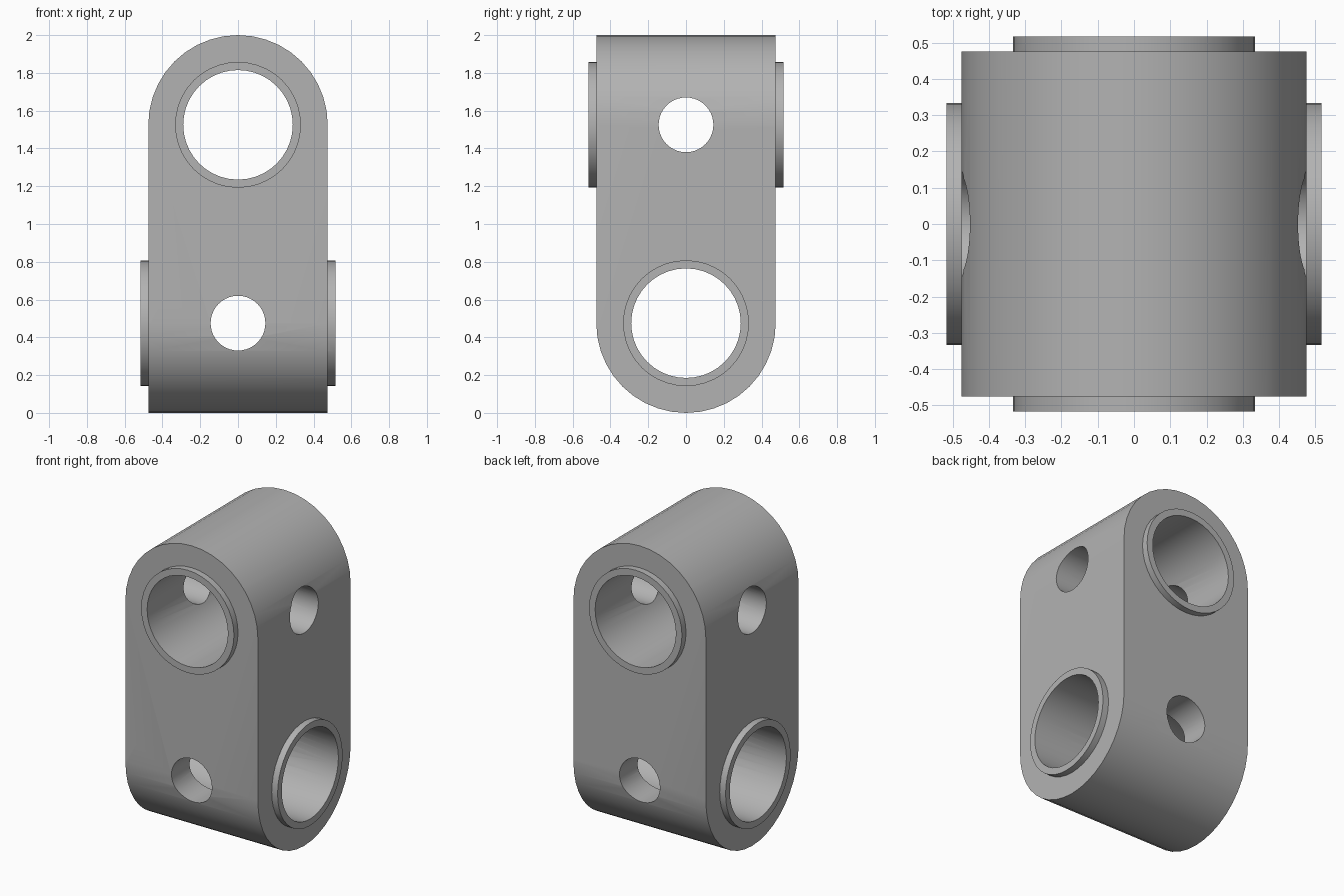
import bpy
import bmesh
from math import pi, sin, cos, radians
from mathutils import Matrix

if "Cube" in bpy.data.objects:
    bpy.data.objects.remove(bpy.data.objects["Cube"], do_unlink=True)

HALF = 0.475            # half width of the block, also its end radius
TOP, LOW = 1.525, 0.475  # heights of the two bore axes
RIM, BORE, PIN = 0.333, 0.29, 0.145
REACH = 0.517           # how far the collars stand out
SEGMENTS = 40

grey = bpy.data.materials.new("plain grey")
grey.use_nodes = True
colour = (0.45, 0.45, 0.45, 1)
grey.diffuse_color = colour
grey.node_tree.nodes["Principled BSDF"].inputs["Base Color"].default_value = colour


def finish(name, bm):
    bmesh.ops.recalc_face_normals(bm, faces=bm.faces)
    mesh = bpy.data.meshes.new(name)
    bm.to_mesh(mesh)
    bm.free()
    mesh.materials.append(grey)
    obj = bpy.data.objects.new(name, mesh)
    bpy.context.collection.objects.link(obj)
    return obj


def arch(name, axis, up):
    """Slab with one half-round end, extruded along the given axis."""
    bm = bmesh.new()
    centre, end = (TOP, 0) if up > 0 else (LOW, 2)
    steps = SEGMENTS // 2
    outline = [(HALF * cos(pi * i / steps), centre + up * HALF * sin(pi * i / steps))
               for i in range(steps + 1)]
    outline += [(-HALF, end), (HALF, end)]
    place = (lambda u, z: (u, -HALF, z)) if axis == "Y" else (lambda u, z: (-HALF, u, z))
    face = bm.faces.new([bm.verts.new(place(u, z)) for u, z in outline])
    grown = bmesh.ops.extrude_face_region(bm, geom=[face])["geom"]
    shift = (0, 2 * HALF, 0) if axis == "Y" else (2 * HALF, 0, 0)
    bmesh.ops.translate(bm, vec=shift,
                        verts=[v for v in grown if isinstance(v, bmesh.types.BMVert)])
    return finish(name, bm)


def rod(name, axis, z, radius, half_length):
    bm = bmesh.new()
    turn = Matrix.Rotation(pi / 2, 4, "X" if axis == "Y" else "Y")
    bmesh.ops.create_cone(bm, cap_ends=True, segments=SEGMENTS, radius1=radius,
                          radius2=radius, depth=2 * half_length,
                          matrix=Matrix.Translation((0, 0, z)) @ turn)
    return finish(name, bm)


def combine(target, tool, operation):
    mod = target.modifiers.new(operation.lower(), "BOOLEAN")
    mod.operation, mod.object, mod.solver = operation, tool, "EXACT"
    bpy.context.view_layer.objects.active = target
    bpy.ops.object.modifier_apply(modifier=mod.name)
    bpy.data.objects.remove(tool, do_unlink=True)


# Block: round top seen from the front, round bottom seen from the side
block = arch("cross_bore_block", "Y", 1)
combine(block, arch("lower_round", "X", -1), "INTERSECT")

# Raised collars at both ends of each bore
for axis, z in (("Y", TOP), ("X", LOW)):
    combine(block, rod("collar", axis, z, RIM, REACH), "UNION")

# Large bores, and small pin holes crossing them
for axis, z, radius in (("Y", TOP, BORE), ("X", LOW, BORE),
                        ("X", TOP, PIN), ("Y", LOW, PIN)):
    combine(block, rod("cutter", axis, z, radius, 1), "DIFFERENCE")

# Smooth curved walls, sharp rims
bpy.ops.object.select_all(action="DESELECT")
block.select_set(True)
bpy.context.view_layer.objects.active = block
bpy.ops.object.shade_smooth_by_angle(angle=radians(30))
